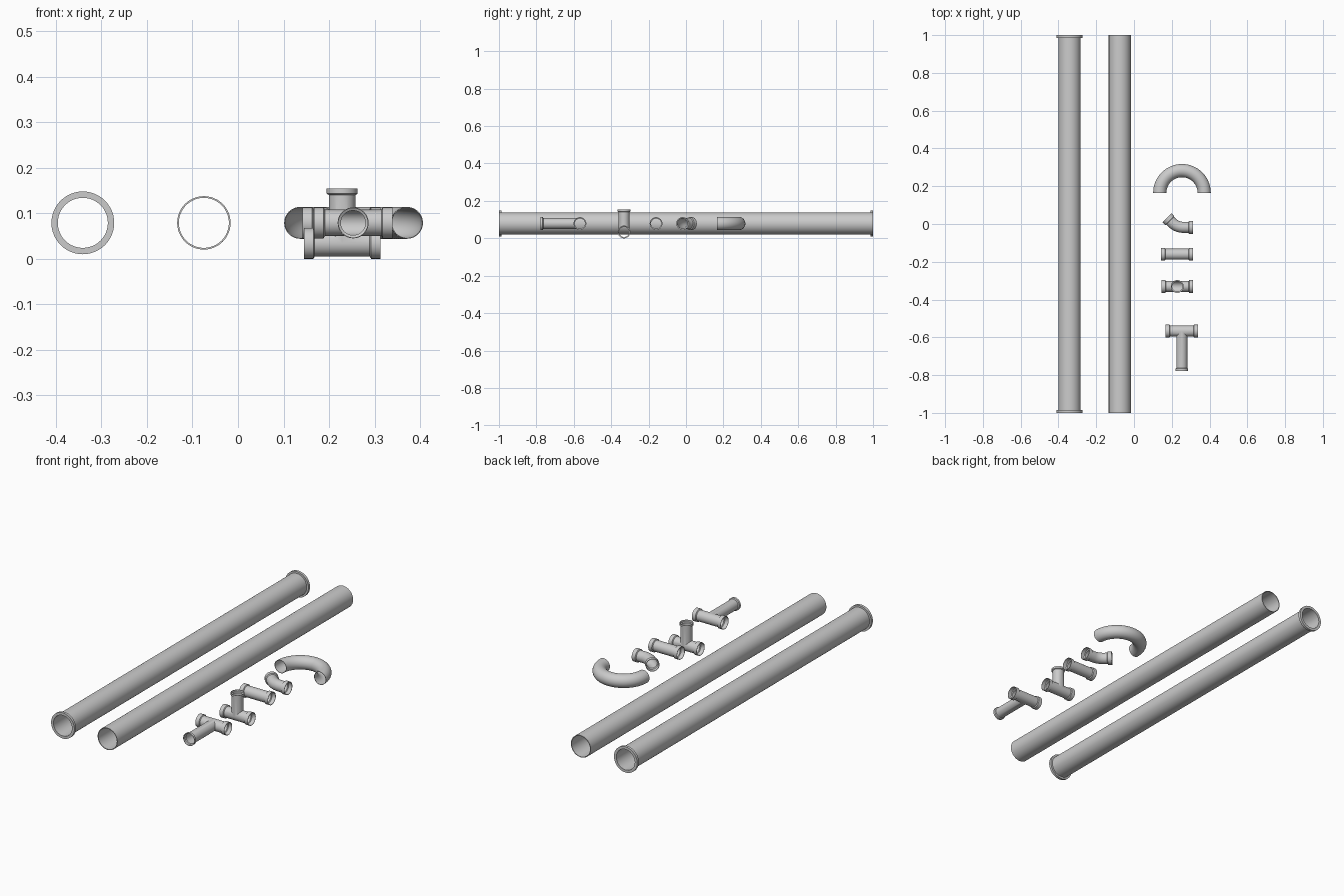
import bpy, bmesh, math
from mathutils import Vector

if "Cube" in bpy.data.objects:
    bpy.data.objects.remove(bpy.data.objects["Cube"])

SEG = 48
Z = 0.079          # common axis height
BODY, BELL = 0.029, 0.034   # fitting body and socket radii
WALL = 0.002


def ring(bm, pos, tan, r):
    """Circle of vertices around a path point."""
    tan = tan.normalized()
    up = Vector((0, 0, 1)) if abs(tan.z) < 0.9 else Vector((0, 1, 0))
    side = tan.cross(up).normalized()
    up = side.cross(tan)
    return [bm.verts.new(pos + r * (math.cos(a) * side + math.sin(a) * up))
            for a in (2 * math.pi * i / SEG for i in range(SEG))]


def skin(name, sections, loop):
    """Skin (pos, tangent, radius) sections; loop joins the ends, else caps them."""
    bm = bmesh.new()
    rings = [ring(bm, *s) for s in sections]
    pairs = list(zip(rings, rings[1:])) + ([(rings[-1], rings[0])] if loop else [])
    for a, b in pairs:
        for i in range(SEG):
            j = (i + 1) % SEG
            bm.faces.new((a[i], a[j], b[j], b[i]))
    if not loop:
        bm.faces.new(rings[0])
        bm.faces.new(rings[-1])
    bmesh.ops.recalc_face_normals(bm, faces=bm.faces)
    me = bpy.data.meshes.new(name)
    bm.to_mesh(me)
    bm.free()
    ob = bpy.data.objects.new(name, me)
    bpy.context.collection.objects.link(ob)
    return ob


def smooth(ob):
    bpy.ops.object.select_all(action='DESELECT')
    ob.select_set(True)
    bpy.context.view_layer.objects.active = ob
    bpy.ops.object.shade_smooth_by_angle(angle=math.radians(35))


def hollow(name, outer, inner):
    """Open tube from an outer wall and an inner wall."""
    ob = skin(name, outer + inner[::-1], True)
    smooth(ob)
    return ob


def thinner(sections, d=WALL):
    return [(p, t, r - d) for p, t, r in sections]


def socketed(p0, p1, start=True, end=True, length=0.021):
    """Straight fitting body with widened sockets at the chosen ends."""
    p0, p1 = Vector(p0), Vector(p1)
    t = (p1 - p0).normalized()
    out = [(p0, t, BELL), (p0 + t * length, t, BELL),
           (p0 + t * (length + 0.003), t, BODY)] if start else [(p0, t, BODY)]
    out += [(p1 - t * (length + 0.003), t, BODY), (p1 - t * length, t, BELL),
            (p1, t, BELL)] if end else [(p1, t, BODY)]
    return out


def boolean(ob, other, op):
    bpy.context.view_layer.objects.active = ob
    m = ob.modifiers.new(op, 'BOOLEAN')
    m.operation, m.object, m.solver = op, other, 'EXACT'
    bpy.ops.object.modifier_apply(modifier=m.name)
    bpy.data.objects.remove(other)


def tee(name, centre, half, branch_end, collar):
    """Run along x with a branch; both bored through."""
    c, e = Vector(centre), Vector(branch_end)
    h = Vector((half, 0, 0))
    run = socketed(c - h, c + h)
    branch = socketed(c, e, start=False, length=collar)

    def bore(sections, both):
        s = thinner(sections)
        p, t, r = s[-1]
        s[-1] = (p + t * 0.004, t, r)
        if both:
            p, t, r = s[0]
            s[0] = (p - t * 0.004, t, r)
        return s

    ob = skin(name, run, False)
    boolean(ob, skin("branch", branch, False), 'UNION')
    boolean(ob, skin("run_bore", bore(run, True), False), 'DIFFERENCE')
    boolean(ob, skin("branch_bore", bore(branch, False), False), 'DIFFERENCE')
    smooth(ob)


# Long pipes
Y = Vector((0, 1, 0))
def along_y(x, stations):
    return [(Vector((x, y, Z)), Y, r) for y, r in stations]

hollow("flanged_pipe",
       along_y(-0.341, [(-1, .069), (-.986, .069), (-.986, .059),
                        (.986, .059), (.986, .069), (1, .069)]),
       along_y(-0.341, [(-1, .055), (1, .055)]))
hollow("plain_pipe", along_y(-0.075, [(-1, .0587), (1, .0587)]),
       along_y(-0.075, [(-1, .055), (1, .055)]))

# Half-circle return bend
bend = []
for i in range(33):
    a = math.pi * i / 32
    bend.append((Vector((0.254 + 0.1175 * math.cos(a), 0.165 + 0.1175 * math.sin(a), Z)),
                 Vector((-math.sin(a), math.cos(a), 0)), 0.035))
hollow("return_bend", bend, thinner(bend))

# 45 degree elbow: socket, arc, socket
R = 0.09
corner = Vector((0.226, -0.018, Z))
setback = R * math.tan(math.pi / 8)
d0, d1 = Vector((-1, 0, 0)), Vector((-1, 1, 0)).normalized()
elbow = socketed(corner - d0 * 0.086, corner - d0 * setback, end=False)
arc_c = corner - d0 * setback + Vector((0, R, 0))
for i in range(1, 10):
    a = math.pi / 4 * i / 10
    elbow.append((arc_c + R * Vector((-math.sin(a), -math.cos(a), 0)),
                  Vector((-math.cos(a), math.sin(a), 0)), BODY))
elbow += socketed(corner + d1 * setback, corner + d1 * 0.073, start=False)
hollow("elbow", elbow, thinner(elbow))

# Straight coupling
coupling = socketed((0.142, -0.16, Z), (0.313, -0.16, Z))
hollow("coupling", coupling, thinner(coupling))

# Tees: one with the branch up, one with the branch forward
tee("upright_tee", (0.229, -0.331, 0.034), 0.0845, (0.229, -0.331, 0.154), 0.011)
tee("long_branch_tee", (0.253, -0.567, Z), 0.086, (0.253, -0.778, Z), 0.012)
